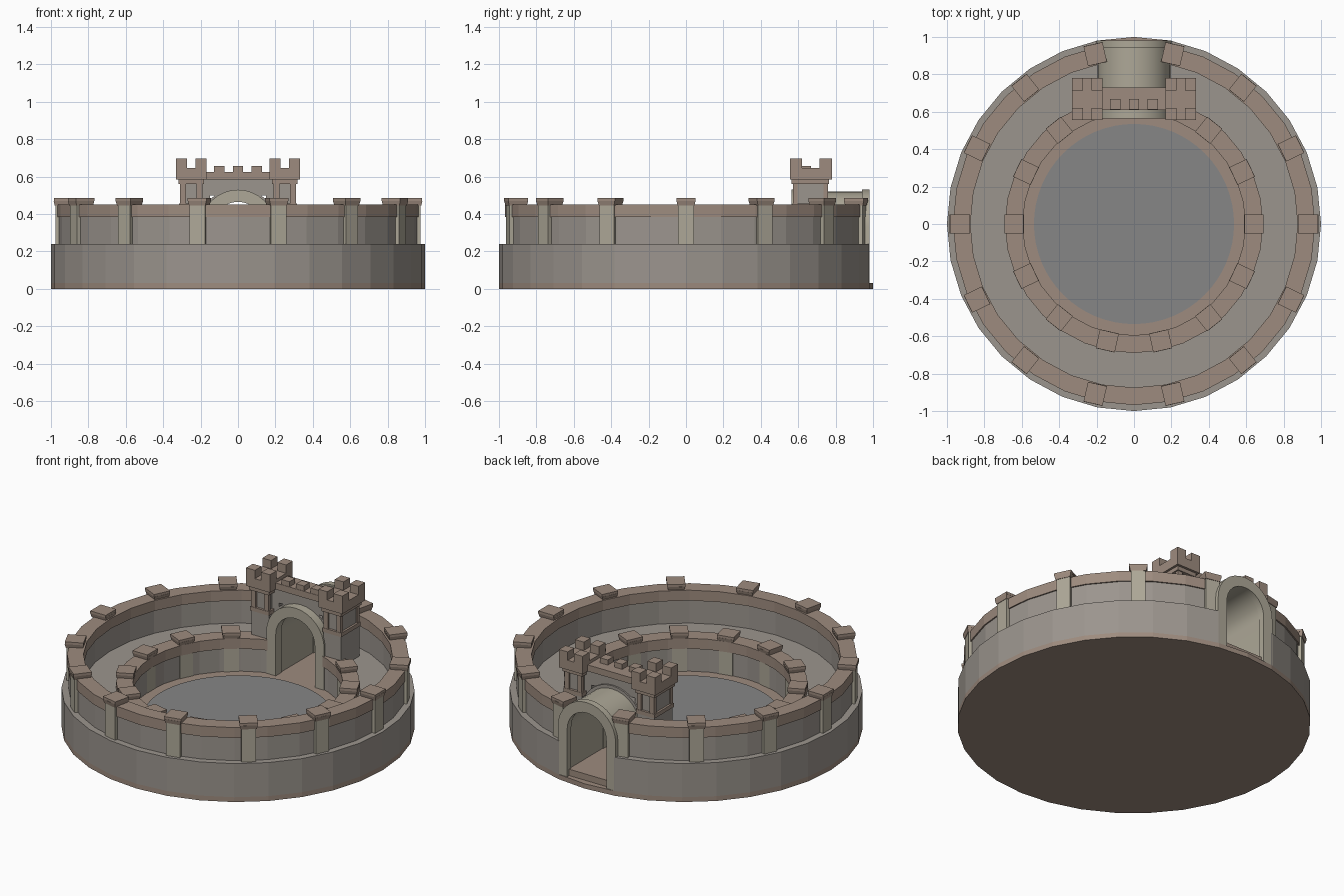
import bpy, bmesh
from math import sin, cos, pi, tau
from mathutils import Matrix

if "Cube" in bpy.data.objects:
    bpy.data.objects.remove(bpy.data.objects["Cube"])

def mat(name, c):
    m = bpy.data.materials.new(name)
    m.diffuse_color = (*c, 1)
    m.use_nodes = True
    m.node_tree.nodes["Principled BSDF"].inputs["Base Color"].default_value = m.diffuse_color
    return m

STONE = mat("stone", (.33, .30, .27))
BROWN = mat("brown_trim", (.34, .26, .21))
PALE = mat("pale_stone", (.42, .39, .31))
GREY = mat("grey_floor", (.24, .24, .24))

def finish(bm, name, m):
    bmesh.ops.recalc_face_normals(bm, faces=bm.faces)
    me = bpy.data.meshes.new(name)
    bm.to_mesh(me)
    bm.free()
    me.materials.append(m)
    ob = bpy.data.objects.new(name, me)
    bpy.context.collection.objects.link(ob)
    return ob

def ring(name, r0, r1, z0, z1, m, n=32):
    """Polygonal ring; a disc when r0 is 0."""
    bm = bmesh.new()
    if r0 == 0:
        bmesh.ops.create_cone(bm, cap_ends=True, segments=n, radius1=r1, radius2=r1, depth=z1 - z0,
                              matrix=Matrix.Translation((0, 0, (z0 + z1) / 2)))
    else:
        prof = [(r0, z0), (r1, z0), (r1, z1), (r0, z1)]
        rows = [[bm.verts.new((r * cos(tau * i / n), r * sin(tau * i / n), z)) for r, z in prof] for i in range(n)]
        for i in range(n):
            a, b = rows[i], rows[(i + 1) % n]
            for k in range(4):
                bm.faces.new((a[k], b[k], b[(k + 1) % 4], a[(k + 1) % 4]))
    return finish(bm, name, m)

def add_box(bm, x0, x1, y0, y1, z0, z1, flare=0, rot=None):
    """Box, optionally widened at the top."""
    vs = []
    for z, f in ((z0, 0), (z1, flare)):
        vs.append([bm.verts.new(p) for p in ((x0 - f, y0 - f, z), (x1 + f, y0 - f, z),
                                             (x1 + f, y1 + f, z), (x0 - f, y1 + f, z))])
    lo, hi = vs
    bm.faces.new(lo[::-1])
    bm.faces.new(hi)
    for i in range(4):
        j = (i + 1) % 4
        bm.faces.new((lo[i], lo[j], hi[j], hi[i]))
    if rot is not None:
        bmesh.ops.rotate(bm, verts=lo + hi, cent=(0, 0, 0), matrix=Matrix.Rotation(rot, 3, 'Z'))

def boxes(name, specs, m):
    bm = bmesh.new()
    for s in specs:
        add_box(bm, *s)
    return finish(bm, name, m)

def arch(name, ro, ri, y0, y1, z0, zc, m, n=16):
    """Round-headed arch with straight legs, extruded along y."""
    def path(r):
        return [(r, z0)] + [(r * cos(pi * i / n), zc + r * sin(pi * i / n)) for i in range(n + 1)] + [(-r, z0)]
    bm = bmesh.new()
    rows = [[bm.verts.new((o[0], y0, o[1])), bm.verts.new((o[0], y1, o[1])),
             bm.verts.new((i[0], y1, i[1])), bm.verts.new((i[0], y0, i[1]))] for o, i in zip(path(ro), path(ri))]
    for a, b in zip(rows, rows[1:]):
        for k in range(4):
            bm.faces.new((a[k], b[k], b[(k + 1) % 4], a[(k + 1) % 4]))
    bm.faces.new(rows[0])
    bm.faces.new(rows[-1])
    ob = finish(bm, name, m)
    bpy.context.view_layer.objects.active = ob
    ob.select_set(True)
    bpy.ops.object.shade_smooth_by_angle(angle=.6)
    ob.select_set(False)
    return ob

# ground slab, arena floor and passage floor
ring("foundation", 0, 1, 0, .03, BROWN)
ring("courtyard_floor", 0, .62, .03, .07, BROWN)
ring("arena_disc", 0, .535, .06, .076, GREY, 64)
boxes("passage_floor", [(-.19, .19, .5, .96, .02, .07)], BROWN)

# stand and the two ring walls, all cut for the gate passage
cut_parts = [
    ring("stand", .61, 1, .03, .24, STONE),
    ring("outer_wall", .885, .96, .235, .39, STONE),
    ring("outer_wall_cap", .875, .968, .385, .45, BROWN),
    ring("inner_wall", .605, .68, .065, .22, STONE),
    ring("inner_wall_cap", .595, .69, .215, .28, BROWN),
]
cutter = boxes("passage_cutter", [(-.19, .19, .5, 1.1, .028, 1)], STONE)
cutter.hide_render = True
for ob in cut_parts:
    mod = ob.modifiers.new("passage", 'BOOLEAN')
    mod.operation, mod.solver, mod.object = 'DIFFERENCE', 'EXACT', cutter
    bpy.context.view_layer.objects.active = ob
    bpy.ops.object.modifier_apply(modifier=mod.name)
bpy.data.objects.remove(cutter)

# pillars with flared caps around each wall
def pillars(name, r0, r1, z0, z1, skip):
    shaft, cap = bmesh.new(), bmesh.new()
    for i in range(14):
        if i in skip:
            continue
        a = tau * i / 14
        add_box(shaft, r0 + .008, r1 - .008, -.042, .042, z0, z1, 0, a)
        add_box(cap, r0 + .005, r1 - .005, -.045, .045, z1 - .005, z1 + .02, .006, a)
        add_box(cap, r0, r1, -.052, .052, z1 + .02, z1 + .035, 0, a)
    finish(shaft, name + "_shafts", PALE)
    finish(cap, name + "_caps", BROWN)

pillars("outer_pillar", .878, .985, .238, .45, ())
pillars("inner_pillar", .59, .692, .068, .28, (3, 4))

# vaulted passage with a raised arch at each mouth
arch("passage_vault", .195, .14, .59, .96, .03, .325, PALE)
arch("back_arch", .2, .135, .94, .98, .03, .33, PALE)
arch("front_arch", .2, .135, .565, .62, .07, .33, PALE)

# gate wall over the passage, solid above the arch
arch("gate_wall_spandrel", .21, .19, .62, .73, .07, .33, STONE)
boxes("gate_wall", [(-.2, .2, .62, .72, .5, .59), (-.2, -.15, .62, .72, .4, .5), (.15, .2, .62, .72, .4, .5)], STONE)
boxes("gate_parapet", [(-.19, .19, .61, .73, .585, .625)]
      + [(x - .027, x + .027, .612, .668, .62, .657) for x in (-.1, 0, .1)], BROWN)

# paired towers
shafts, trims, tops, corbels = [], [], [], []
for s in (-1, 1):
    def b(cx, hw, y0, y1, z0, z1):
        return (s * cx - hw, s * cx + hw, y0, y1, z0, z1)
    c = .25
    shafts.append(b(c, .052, .585, .745, .07, .59))
    shafts.append(b(c, .06, .575, .755, .07, .44))
    trims += [b(c, .065, .57, .76, .43, .455), b(c, .068, .565, .765, .56, .59)]
    tops.append(b(c, .082, .555, .78, .585, .645))
    for dx in (-.052, .052):
        for y in (.555, .715):
            tops.append((s * c + dx - .03, s * c + dx + .03, y, y + .065, .64, .697))
        for y in (.572, .735):
            corbels.append((s * c + dx * .85 - .015, s * c + dx * .85 + .015, y, y + .023, .45, .565))
boxes("tower_shafts", shafts, STONE)
boxes("tower_bands", trims, BROWN)
boxes("tower_corbels", corbels, BROWN)
boxes("tower_battlements", tops, BROWN)
